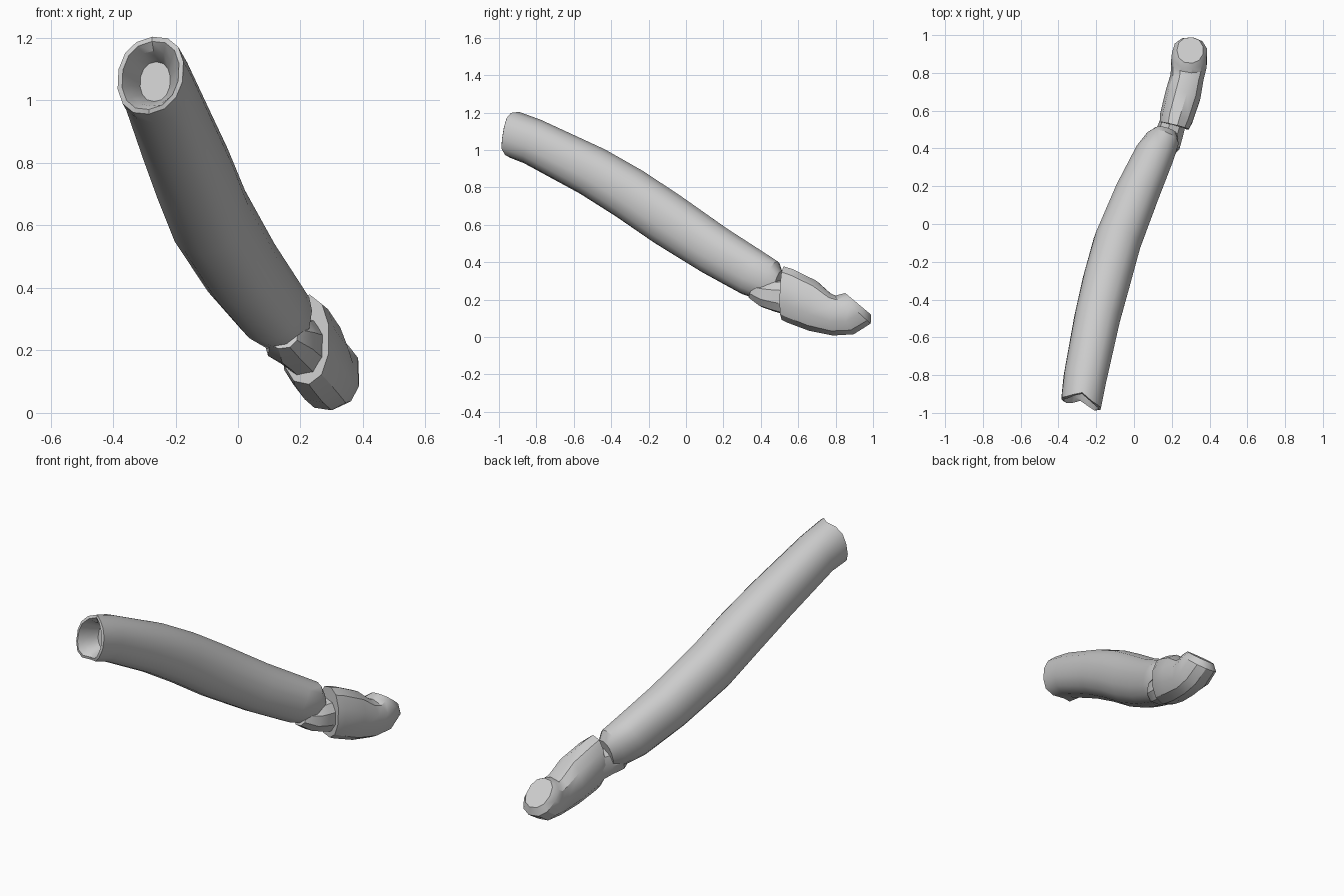
import bpy, bmesh, math
from mathutils import Vector, Matrix

cube = bpy.data.objects.get("Cube")
if cube:
    bpy.data.objects.remove(cube, do_unlink=True)

grey = bpy.data.materials.new("plain grey")
grey.use_nodes = True
colour = (0.6, 0.6, 0.6, 1)
grey.diffuse_color = colour
grey.node_tree.nodes["Principled BSDF"].inputs["Base Color"].default_value = colour


def ring(bm, station, sides, boxy):
    """One rounded cross-section, turned by yaw and tipped by pitch."""
    x, y, z, half_width, half_height, pitch, yaw = station
    turn = Matrix.Rotation(math.radians(-yaw), 3, "Z") @ Matrix.Rotation(math.radians(pitch), 3, "X")
    verts = []
    for i in range(sides):
        angle = math.tau * (i + 0.5) / sides
        c, s = math.cos(angle), math.sin(angle)
        offset = Vector((math.copysign(abs(c) ** boxy, c) * half_width, 0,
                         math.copysign(abs(s) ** boxy, s) * half_height))
        verts.append(bm.verts.new(Vector((x, y, z)) + turn @ offset))
    return verts


def loft(name, stations, sides=14, boxy=0.9, cap_start=True, shape=None):
    """Skin a row of cross-sections and close the ends."""
    bm = bmesh.new()
    rings = [ring(bm, station, sides, boxy) for station in stations]
    if shape:
        shape(rings)
    for a, b in zip(rings, rings[1:]):
        for i in range(sides):
            j = (i + 1) % sides
            bm.faces.new((a[i], a[j], b[j], b[i]))
    if cap_start:
        bm.faces.new(rings[0])
    bm.faces.new(rings[-1])
    bmesh.ops.recalc_face_normals(bm, faces=bm.faces)
    mesh = bpy.data.meshes.new(name)
    bm.to_mesh(mesh)
    bm.free()
    mesh.materials.append(grey)
    obj = bpy.data.objects.new(name, mesh)
    bpy.context.collection.objects.link(obj)
    bpy.ops.object.select_all(action="DESELECT")
    obj.select_set(True)
    bpy.context.view_layer.objects.active = obj
    bpy.ops.object.shade_smooth_by_angle(angle=math.radians(32))
    return obj


def notch_mouth(rings):
    """Dip the top and bottom of the mouth so its lip is wavy."""
    for mouth in rings[2:4]:
        middle = sum((v.co.x for v in mouth)) / len(mouth)
        for v in mouth:
            v.co.y += 0.04 * max(0, 1 - abs(v.co.x - middle) / 0.07)
            v.co.z += 0.12 * (v.co.x - middle)


# Long hollow sleeve: inner pocket first, then over the lip and down the outside
loft("long_sleeve", [
    (-0.265, -0.84, 1.06, 0.05, 0.065, -12, 15),
    (-0.275, -0.91, 1.07, 0.075, 0.09, -12, 15),
    (-0.28, -0.955, 1.08, 0.095, 0.11, -10, 15),
    (-0.28, -0.95, 1.08, 0.11, 0.125, -10, 15),
    (-0.26, -0.82, 1.045, 0.116, 0.125, -22, 14),
    (-0.195, -0.5, 0.885, 0.123, 0.137, -30, 15),
    (-0.145, -0.3, 0.765, 0.128, 0.143, -31, 17),
    (-0.09, -0.1, 0.63, 0.127, 0.146, -31, 20),
    (0.01, 0.15, 0.465, 0.12, 0.137, -31, 22),
    (0.105, 0.36, 0.34, 0.107, 0.128, -30, 22),
    (0.15, 0.445, 0.3, 0.09, 0.115, -24, 20),
    (0.17, 0.49, 0.275, 0.06, 0.08, -15, 18),
], shape=notch_mouth)

# Wrinkled fold and neck that join the two lengths
loft("joint_fold", [
    (0.145, 0.36, 0.25, 0.05, 0.05, -25, 15),
    (0.165, 0.425, 0.23, 0.085, 0.075, -20, 15),
    (0.19, 0.48, 0.22, 0.075, 0.085, -10, 15),
    (0.215, 0.56, 0.21, 0.07, 0.1, -5, 15),
], sides=9)

# Short end piece with a flat slanted tip
loft("end_piece", [
    (0.215, 0.52, 0.235, 0.08, 0.145, -2, 14),
    (0.225, 0.56, 0.22, 0.09, 0.145, -6, 14),
    (0.26, 0.68, 0.168, 0.096, 0.137, -8, 14),
    (0.283, 0.78, 0.122, 0.09, 0.115, 4, 10),
    (0.292, 0.85, 0.118, 0.097, 0.115, 25, 6),
    (0.295, 0.905, 0.15, 0.094, 0.115, 47, 2),
    (0.297, 0.92, 0.178, 0.07, 0.09, 50, 0),
], sides=11)
